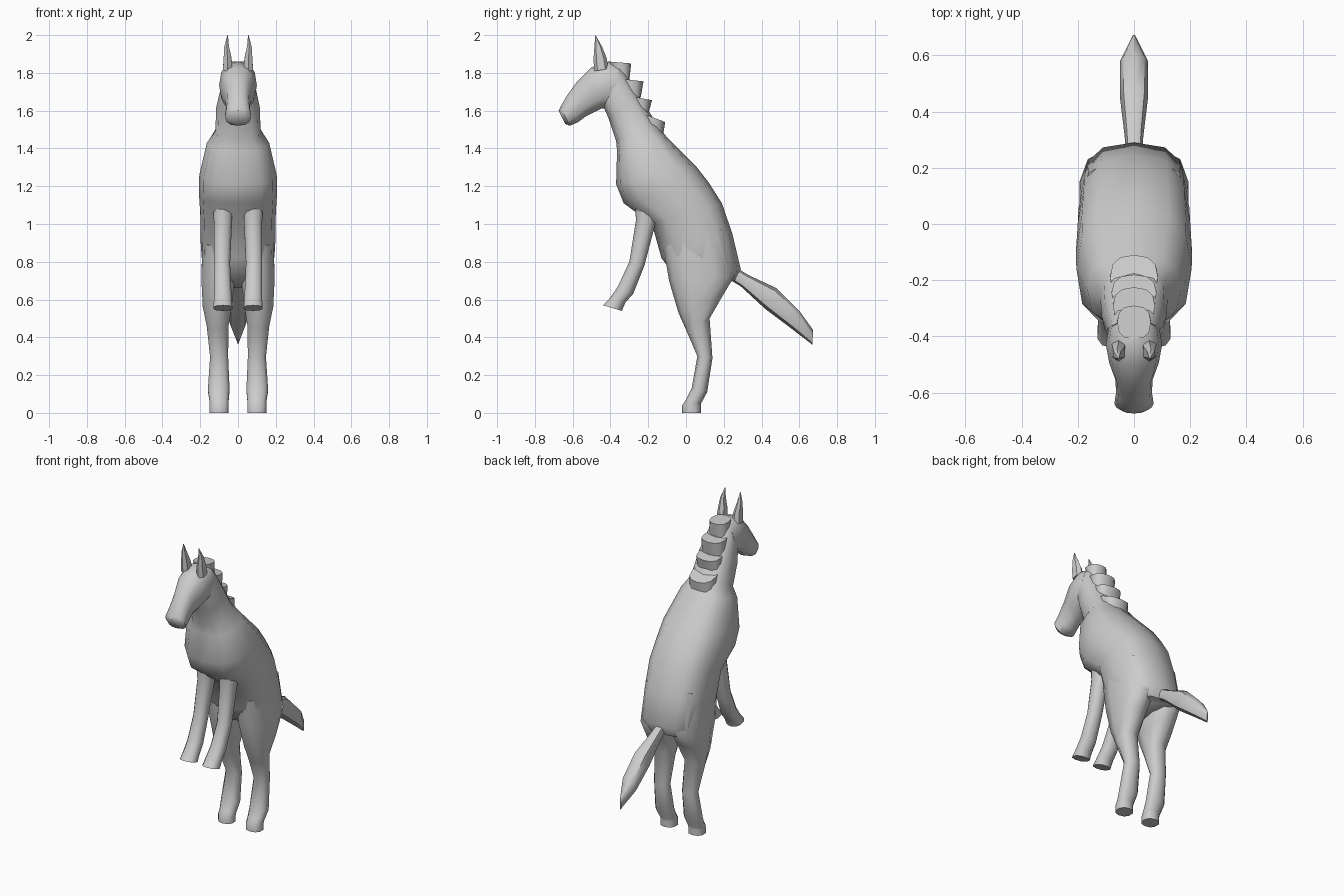
import bpy, bmesh, math
from mathutils import Vector


def finish(name, bm):
    bmesh.ops.recalc_face_normals(bm, faces=bm.faces)
    me = bpy.data.meshes.new(name)
    bm.to_mesh(me)
    bm.free()
    ob = bpy.data.objects.new(name, me)
    bpy.context.collection.objects.link(ob)
    bpy.ops.object.select_all(action='DESELECT')
    ob.select_set(True)
    bpy.context.view_layer.objects.active = ob
    bpy.ops.object.shade_smooth_by_angle(angle=math.radians(50))
    return ob


def loft(name, rings, sides=12, power=0.85, mirror=1):
    """Each ring: front y, front z, back y, back z, centre x, half width."""
    bm = bmesh.new()
    loops = []
    for fy, fz, by, bz, cx, w in rings:
        f, b = Vector((0, fy, fz)), Vector((0, by, bz))
        mid, half = (f + b) / 2, (b - f) / 2
        loop = []
        for i in range(sides):
            a = 2 * math.pi * i / sides
            c, s = [math.copysign(abs(v) ** power, v) if abs(v) > 1e-6 else 0
                    for v in (math.cos(a), math.sin(a))]
            p = mid + half * c
            p.x = mirror * (cx + w * s)
            loop.append(bm.verts.new(p))
        loops.append(loop)
    for l0, l1 in zip(loops, loops[1:]):
        for i in range(sides):
            j = (i + 1) % sides
            bm.faces.new((l0[i], l0[j], l1[j], l1[i]))
    bm.faces.new(loops[0])
    bm.faces.new(loops[-1])
    return finish(name, bm)


# Neck, chest, belly and rump
loft("body", [
    (-0.45, 1.65, -0.34, 1.84, 0, 0.085),
    (-0.41, 1.56, -0.25, 1.68, 0, 0.115),
    (-0.37, 1.44, -0.16, 1.54, 0, 0.12),
    (-0.365, 1.39, -0.11, 1.47, 0, 0.165),
    (-0.37, 1.21, 0.05, 1.31, 0, 0.205),
    (-0.33, 1.11, 0.12, 1.22, 0, 0.207),
    (-0.18, 1.00, 0.19, 1.11, 0, 0.20),
    (-0.13, 0.82, 0.245, 0.95, 0, 0.197),
    (-0.05, 0.71, 0.29, 0.76, 0, 0.185),
    (0.06, 0.66, 0.26, 0.70, 0, 0.13)], power=0.75)

# Head
loft("head", [
    (-0.39, 1.62, -0.35, 1.84, 0, 0.09),
    (-0.45, 1.61, -0.41, 1.86, 0, 0.10),
    (-0.49, 1.59, -0.50, 1.83, 0, 0.088),
    (-0.53, 1.57, -0.58, 1.75, 0, 0.066),
    (-0.57, 1.54, -0.63, 1.68, 0, 0.064),
    (-0.615, 1.52, -0.665, 1.62, 0, 0.07),
    (-0.64, 1.53, -0.674, 1.60, 0, 0.045)])

# Stepped mane: flared collar pieces down the back of the neck
mane = [(-0.41, 1.86, -0.29, 1.85, -0.30, 1.76, 0.06),
        (-0.36, 1.77, -0.225, 1.755, -0.24, 1.67, 0.075),
        (-0.31, 1.68, -0.18, 1.655, -0.20, 1.58, 0.08),
        (-0.27, 1.60, -0.11, 1.54, -0.12, 1.48, 0.085)]
for k, (fy, fz, ty, tz, uy, uz, w) in enumerate(mane):
    loft(f"mane_step_{k + 1}", [
        (fy, fz, ty, tz, 0, w),
        (fy + 0.03, fz - 0.1, uy, uz, 0, w)], power=0.8)

# Tail
loft("tail", [
    (0.24, 0.70, 0.28, 0.76, 0, 0.03),
    (0.29, 0.67, 0.33, 0.73, 0, 0.033),
    (0.42, 0.55, 0.48, 0.66, 0, 0.05),
    (0.56, 0.445, 0.60, 0.54, 0, 0.05),
    (0.67, 0.36, 0.672, 0.44, 0, 0.004)], sides=8)

# Paired limbs and ears
for side, m in (("right", 1), ("left", -1)):
    loft(f"{side}_hind_leg", [
        (-0.12, 0.88, 0.21, 0.98, 0.11, 0.08),
        (-0.09, 0.70, 0.26, 0.73, 0.105, 0.093),
        (-0.04, 0.53, 0.20, 0.63, 0.11, 0.08),
        (0.00, 0.44, 0.125, 0.50, 0.108, 0.06),
        (0.06, 0.30, 0.14, 0.29, 0.10, 0.05),
        (0.03, 0.13, 0.112, 0.11, 0.102, 0.06),
        (0.00, 0.07, 0.08, 0.05, 0.10, 0.052),
        (-0.02, 0.04, 0.08, 0.04, 0.10, 0.052),
        (-0.02, 0.0, 0.08, 0.0, 0.10, 0.052)], sides=10, mirror=m)
    loft(f"{side}_front_leg", [
        (-0.27, 1.12, -0.14, 1.08, 0.08, 0.055),
        (-0.265, 1.02, -0.165, 0.99, 0.08, 0.05),
        (-0.30, 0.80, -0.22, 0.78, 0.085, 0.045),
        (-0.36, 0.67, -0.28, 0.63, 0.082, 0.048),
        (-0.405, 0.605, -0.32, 0.585, 0.08, 0.05),
        (-0.44, 0.57, -0.34, 0.54, 0.08, 0.052)], sides=10, mirror=m)
    loft(f"{side}_ear", [
        (-0.485, 1.81, -0.41, 1.82, 0.055, 0.028),
        (-0.49, 1.87, -0.42, 1.88, 0.055, 0.024),
        (-0.485, 1.94, -0.445, 1.94, 0.06, 0.014),
        (-0.48, 2.0, -0.476, 1.995, 0.055, 0.002)], sides=6, mirror=m)
